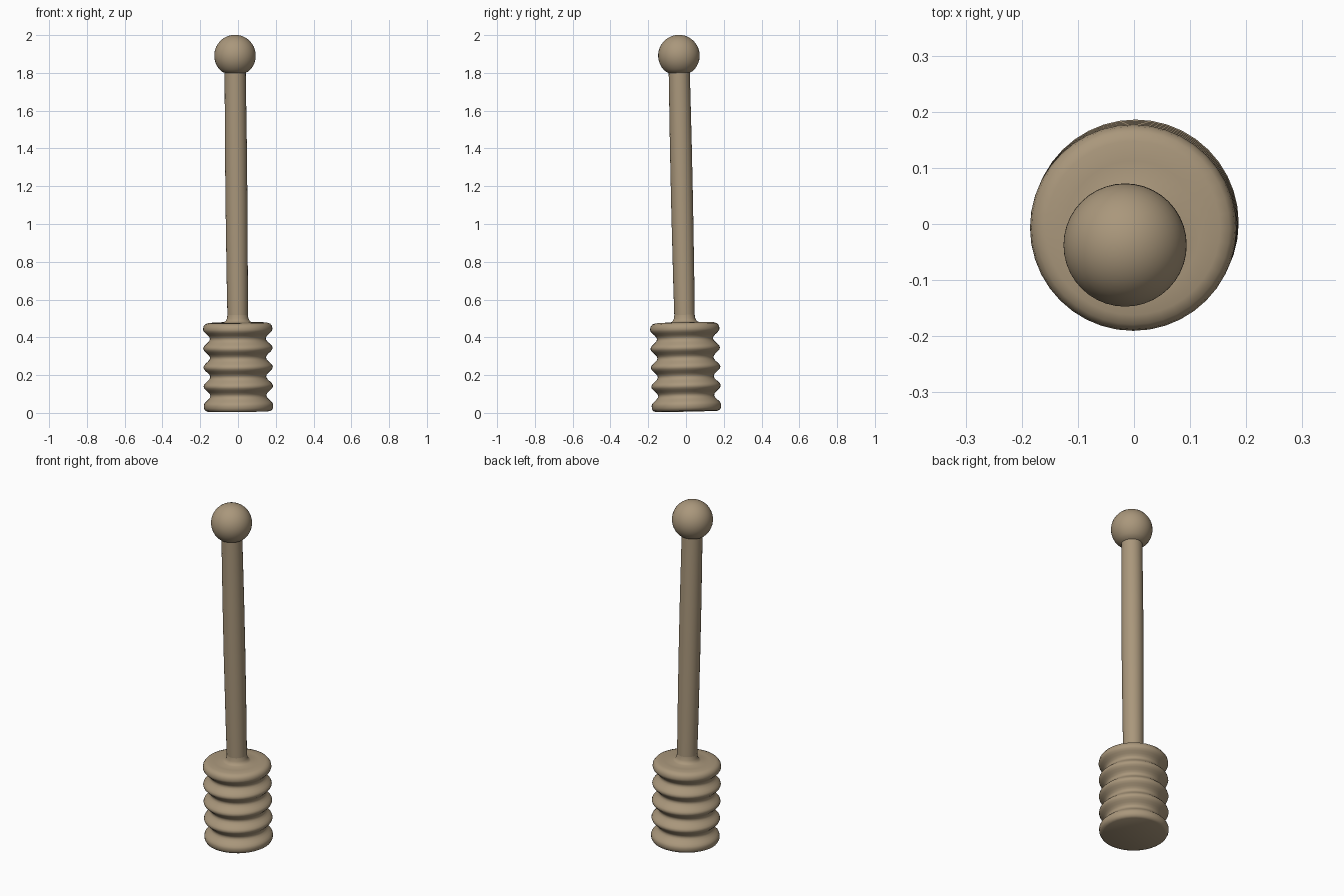
import bpy
import math
from mathutils import Matrix, Vector

if "Cube" in bpy.data.objects:
    bpy.data.objects.remove(bpy.data.objects["Cube"], do_unlink=True)

wood = bpy.data.materials.new("pale wood")
wood.use_nodes = True
COLOUR = (0.40, 0.31, 0.20, 1)
wood.diffuse_color = COLOUR
wood.node_tree.nodes["Principled BSDF"].inputs["Base Color"].default_value = COLOUR

# The whole dipper leans slightly towards the front right
axis = Vector((-0.01, -0.0215, 1)).normalized()
LEAN = (Matrix.Translation((0.003, 0.003, 0.004))
        @ Vector((0, 0, 1)).rotation_difference(axis).to_matrix().to_4x4())
SIDES = 40


def lathe(name, profile):
    """Revolve (radius, height) points; a zero radius closes to a pole."""
    verts, rings, faces = [], [], []
    for r, z in profile:
        count = 1 if r < 1e-5 else SIDES
        rings.append([len(verts) + i for i in range(count)])
        for i in range(count):
            a = math.tau * i / SIDES
            verts.append((r * math.cos(a), r * math.sin(a), z))
    for low, high in zip(rings, rings[1:]):
        for i in range(SIDES):
            j = (i + 1) % SIDES
            if len(low) == 1:
                faces.append((low[0], high[j], high[i]))
            elif len(high) == 1:
                faces.append((low[i], low[j], high[0]))
            else:
                faces.append((low[i], low[j], high[j], high[i]))
    mesh = bpy.data.meshes.new(name)
    mesh.from_pydata(verts, [], faces)
    mesh.materials.append(wood)
    obj = bpy.data.objects.new(name, mesh)
    bpy.context.collection.objects.link(obj)
    obj.matrix_world = LEAN
    bpy.ops.object.select_all(action="DESELECT")
    obj.select_set(True)
    bpy.context.view_layer.objects.active = obj
    bpy.ops.object.shade_smooth_by_angle(angle=math.radians(50))
    return obj


# Ridged head: five rounded rings between a flat base and a flat shoulder
head = [(0, 0.004), (0.165, 0.004), (0.177, 0.01), (0.183, 0.022)]
first, pitch, steps = 0.037, 0.1005, 10
for i in range(4 * steps + 1):
    wave = math.cos(math.tau * i / steps)
    head.append((0.166 + 0.018 * wave, first + pitch * i / steps))
head += [(0.181, 0.455), (0.172, 0.467), (0.155, 0.473), (0.12, 0.475),
         (0.075, 0.476), (0.064, 0.482), (0.057, 0.495), (0.054, 0.515)]
lathe("ridged_head", head)

# Slim handle with a slight swell in the middle
HANDLE_TOP = 1.797
lathe("handle", [(0.054, 0.515), (0.056, 0.7), (0.058, 1.1),
                 (0.058, 1.4), (0.056, HANDLE_TOP)])

# Round knob, open where it meets the handle
R, CENTRE = 0.11, 1.888
start = math.asin(0.056 / R)
knob = [(0.056, HANDLE_TOP)]
for i in range(1, 17):
    a = start + (math.pi - start) * i / 16
    knob.append((R * math.sin(a), CENTRE - R * math.cos(a)))
lathe("knob", knob)
